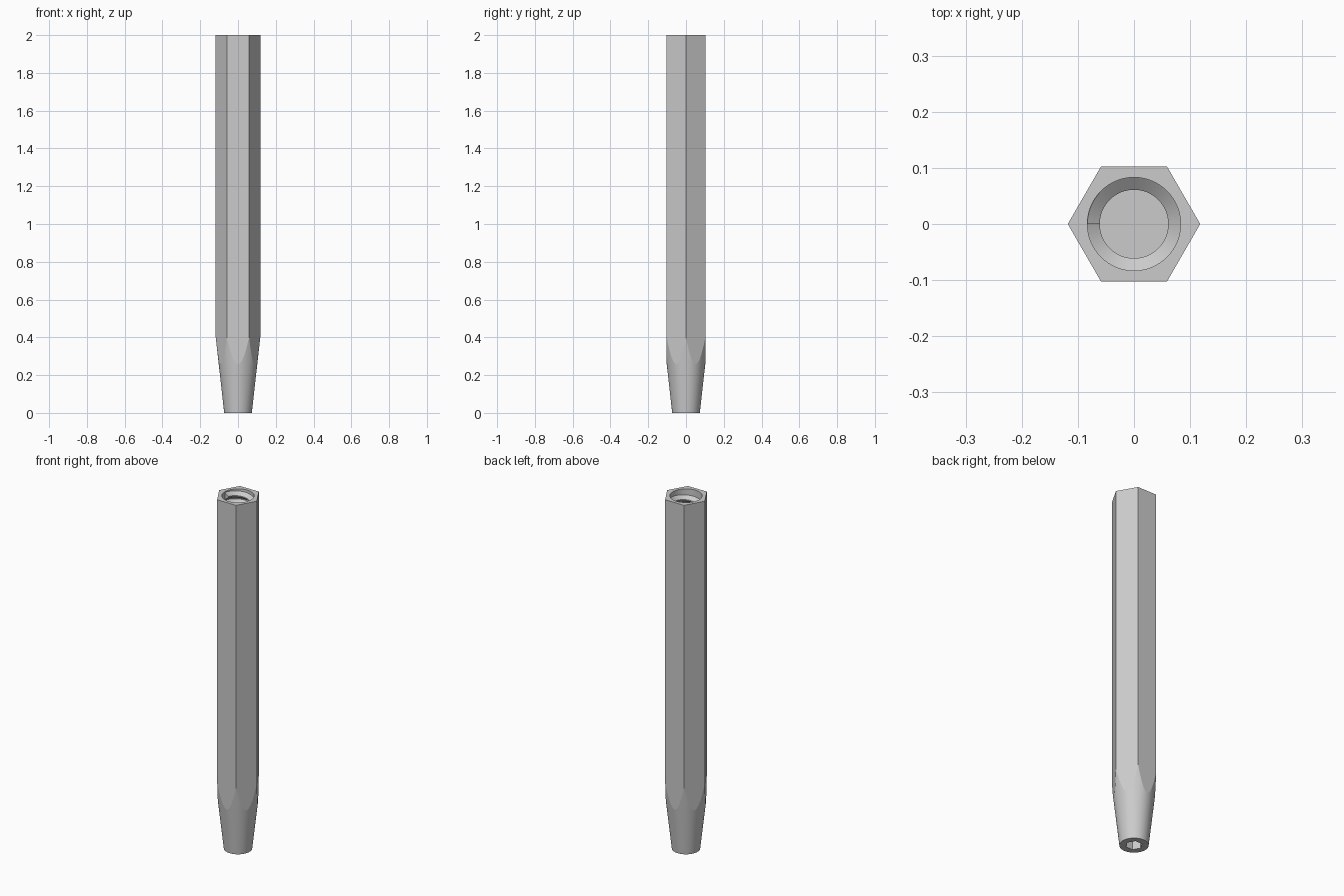
import bpy, bmesh, math

if "Cube" in bpy.data.objects:
    bpy.data.objects.remove(bpy.data.objects["Cube"], do_unlink=True)

SEG = 96
HEX, TIP, TAPER = 0.118, 0.073, 0.4
BORE, CREST, FLOOR = 0.083, 0.061, 1.5
SOCKET, SOCKET_DEPTH = 0.043, 0.12

steel = bpy.data.materials.new("light grey steel")
steel.use_nodes = True
grey = (0.6, 0.6, 0.6, 1)
steel.diffuse_color = grey
steel.node_tree.nodes["Principled BSDF"].inputs["Base Color"].default_value = grey


def hexagon(angle, radius):
    """Distance from the axis to a hexagon with corners on the x axis."""
    a = angle % (math.pi / 3) - math.pi / 6
    return radius * math.cos(math.pi / 6) / math.cos(a)


def ring(bm, radius, height):
    verts = []
    for i in range(SEG):
        a = math.tau * i / SEG
        r = radius(a)
        verts.append(bm.verts.new((r * math.cos(a), r * math.sin(a), height(r))))
    return verts


def finish(bm, name):
    bmesh.ops.recalc_face_normals(bm, faces=bm.faces)
    mesh = bpy.data.meshes.new(name)
    bm.to_mesh(mesh)
    bm.free()
    mesh.materials.append(steel)
    obj = bpy.data.objects.new(name, mesh)
    bpy.context.collection.objects.link(obj)
    bpy.ops.object.select_all(action="DESELECT")
    obj.select_set(True)
    bpy.context.view_layer.objects.active = obj
    bpy.ops.object.shade_smooth_by_angle(angle=math.radians(5))
    return obj


# Hexagonal bar: socket, conical tip cut into the hexagon, top face and blind bore
bm = bmesh.new()
slope = TAPER / (HEX - TIP)
rings = [
    ring(bm, lambda a: hexagon(a, SOCKET), lambda r: SOCKET_DEPTH),
    ring(bm, lambda a: hexagon(a, SOCKET), lambda r: 0),
    ring(bm, lambda a: TIP, lambda r: 0),
    ring(bm, lambda a: hexagon(a, HEX), lambda r: (r - TIP) * slope),
    ring(bm, lambda a: hexagon(a, HEX), lambda r: 2),
    ring(bm, lambda a: BORE, lambda r: 2),
    ring(bm, lambda a: BORE, lambda r: FLOOR),
]
for low, high in zip(rings, rings[1:]):
    for i in range(SEG):
        j = (i + 1) % SEG
        bm.faces.new((low[i], low[j], high[j], high[i]))
bm.faces.new(rings[0])
bm.faces.new(rings[-1])
finish(bm, "hexagonal_bar")

# Internal thread: a V-shaped ridge wound down the bore from the -x side
PITCH, TURNS = 0.045, 10
profile = [(BORE, 0.02), (CREST, 0.003), (CREST, -0.003), (BORE, -0.02)]
bm = bmesh.new()
sections = []
for i in range(SEG * TURNS + 1):
    a = math.pi - math.tau * i / SEG
    z = 1.975 - PITCH * i / SEG
    sections.append([bm.verts.new((r * math.cos(a), r * math.sin(a), z + h))
                     for r, h in profile])
for one, two in zip(sections, sections[1:]):
    for k in range(4):
        m = (k + 1) % 4
        bm.faces.new((one[k], one[m], two[m], two[k]))
bm.faces.new(sections[0])
bm.faces.new(sections[-1])
finish(bm, "bore_thread")
